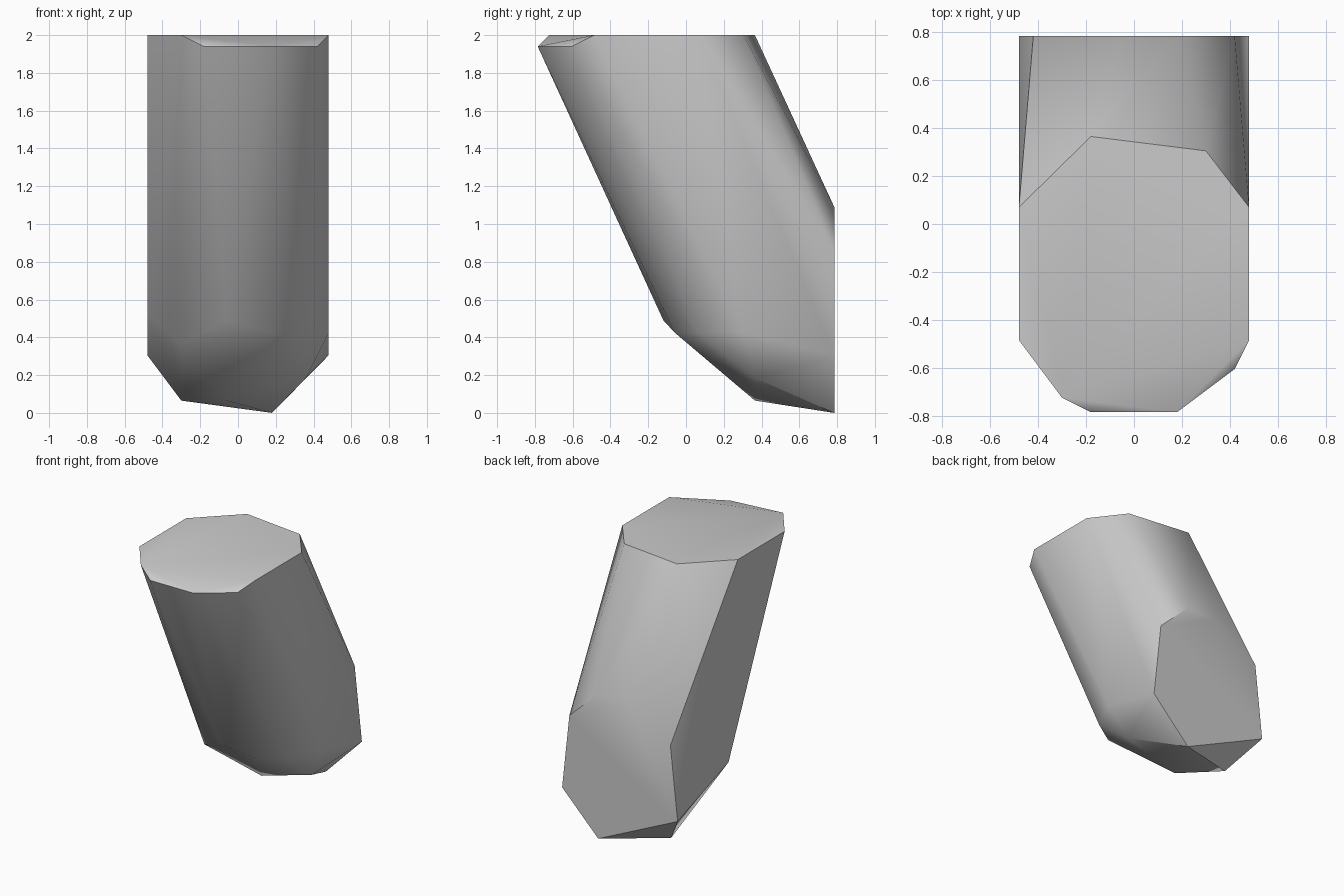
import bpy
import bmesh
import math

cube = bpy.data.objects.get("Cube")
if cube:
    bpy.data.objects.remove(cube, do_unlink=True)

# Corner points of the faceted slanted block
top_cap = [(x, y, 2) for x, y in (
    (-.48, .07), (-.18, .365), (.30, .305), (.48, .07),
    (.48, -.485), (-.48, -.485), (-.30, -.725))]
front_bevel = [(-.18, -.785, 1.94), (.18, -.785, 1.94), (.42, -.605, 1.94)]
back_cut = [(x, .785, z) for x, z in (
    (-.06, 1.09), (.18, 1.09), (-.42, .86), (.42, .86),
    (-.48, .305), (.48, .305), (.18, 0))]
foot = [(-.30, .605, .065), (-.06, .365, .065), (.36, .365, .185),
        (.48, .30, .425), (.36, .06, .425), (.18, -.06, .425),
        (-.06, -.12, .49), (-.30, .03, .365), (-.48, .18, .52)]

# Wrap the corners in a convex skin
bm = bmesh.new()
for corner in top_cap + front_bevel + back_cut + foot:
    bm.verts.new(corner)
bmesh.ops.convex_hull(bm, input=bm.verts)
bmesh.ops.delete(bm, geom=[v for v in bm.verts if not v.link_faces], context='VERTS')
bmesh.ops.dissolve_limit(bm, angle_limit=math.radians(.5),
                         verts=bm.verts, edges=bm.edges)
bmesh.ops.recalc_face_normals(bm, faces=bm.faces)
mesh = bpy.data.meshes.new("slanted_block")
bm.to_mesh(mesh)
bm.free()

# Plain grey finish
grey = bpy.data.materials.new("light_grey")
grey.use_nodes = True
grey.diffuse_color = (.6, .6, .6, 1)
grey.node_tree.nodes["Principled BSDF"].inputs["Base Color"].default_value = (.6, .6, .6, 1)
mesh.materials.append(grey)

block = bpy.data.objects.new("slanted_block", mesh)
bpy.context.collection.objects.link(block)
bpy.ops.object.select_all(action='DESELECT')
block.select_set(True)
bpy.context.view_layer.objects.active = block
bpy.ops.object.shade_smooth_by_angle(angle=math.radians(30))
